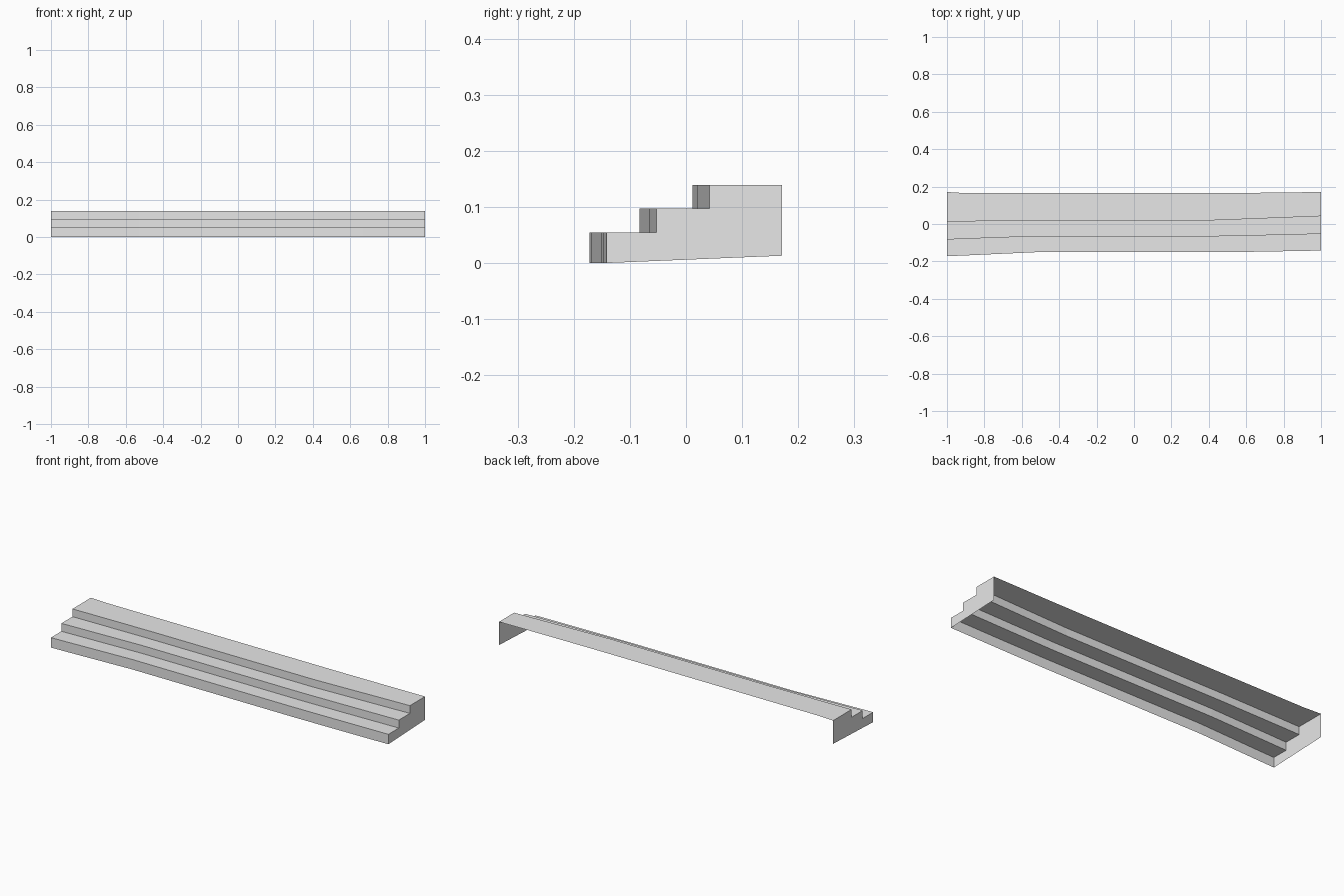
import bpy
import bmesh

cube = bpy.data.objects.get("Cube")
if cube:
    bpy.data.objects.remove(cube, do_unlink=True)

# One plain concrete grey
grey = bpy.data.materials.new("concrete_grey")
grey.use_nodes = True
colour = (0.8, 0.8, 0.8, 1)
grey.diffuse_color = colour
grey.node_tree.nodes["Principled BSDF"].inputs["Base Color"].default_value = colour


def make_object(name, build):
    bm = bmesh.new()
    build(bm)
    mesh = bpy.data.meshes.new(name)
    bm.to_mesh(mesh)
    bm.free()
    mesh.materials.append(grey)
    obj = bpy.data.objects.new(name, mesh)
    bpy.context.collection.objects.link(obj)


def strip(name, low, high, z_low, z_high):
    """Sheet between two edge paths that share the same x stations."""
    def build(bm):
        a = [bm.verts.new((x, y, z_low)) for x, y in zip(STATIONS, low)]
        b = [bm.verts.new((x, y, z_high)) for x, y in zip(STATIONS, high)]
        for i in range(len(STATIONS) - 1):
            bm.faces.new((a[i], a[i + 1], b[i + 1], b[i]))
    make_object(name, build)


# Slightly bent step edges, from right end to left end
STATIONS = [-1, -0.9, -0.53, 0.43, 0.67, 1]
EDGES = [
    [-0.172, -0.168, -0.151, -0.151, -0.148, -0.142],
    [-0.083, -0.079, -0.066, -0.066, -0.061, -0.053],
    [0.012, 0.014, 0.019, 0.020, 0.029, 0.042],
    [0.171, 0.165, 0.165, 0.165, 0.167, 0.171],
]
LEVELS = [0, 0.054, 0.097, 0.139]
BACK_BOTTOM = 0.013

# Risers and treads
for n in range(3):
    z0, z1 = LEVELS[n], LEVELS[n + 1]
    strip(f"riser_{n + 1}", EDGES[n], EDGES[n], z0, z1)
    strip(f"tread_{n + 1}", EDGES[n], EDGES[n + 1], z1, z1)


# Stepped end walls; the back and underside stay open
def end_wall(name, index):
    def build(bm):
        x = STATIONS[index]
        outline = []
        for n in range(3):
            y = EDGES[n][index]
            outline += [(y, LEVELS[n]), (y, LEVELS[n + 1])]
        back = EDGES[3][index]
        outline += [(back, LEVELS[3]), (back, BACK_BOTTOM)]
        if x > 0:
            outline.reverse()
        bm.faces.new([bm.verts.new((x, y, z)) for y, z in outline])
    make_object(name, build)


end_wall("right_end_wall", 0)
end_wall("left_end_wall", -1)
